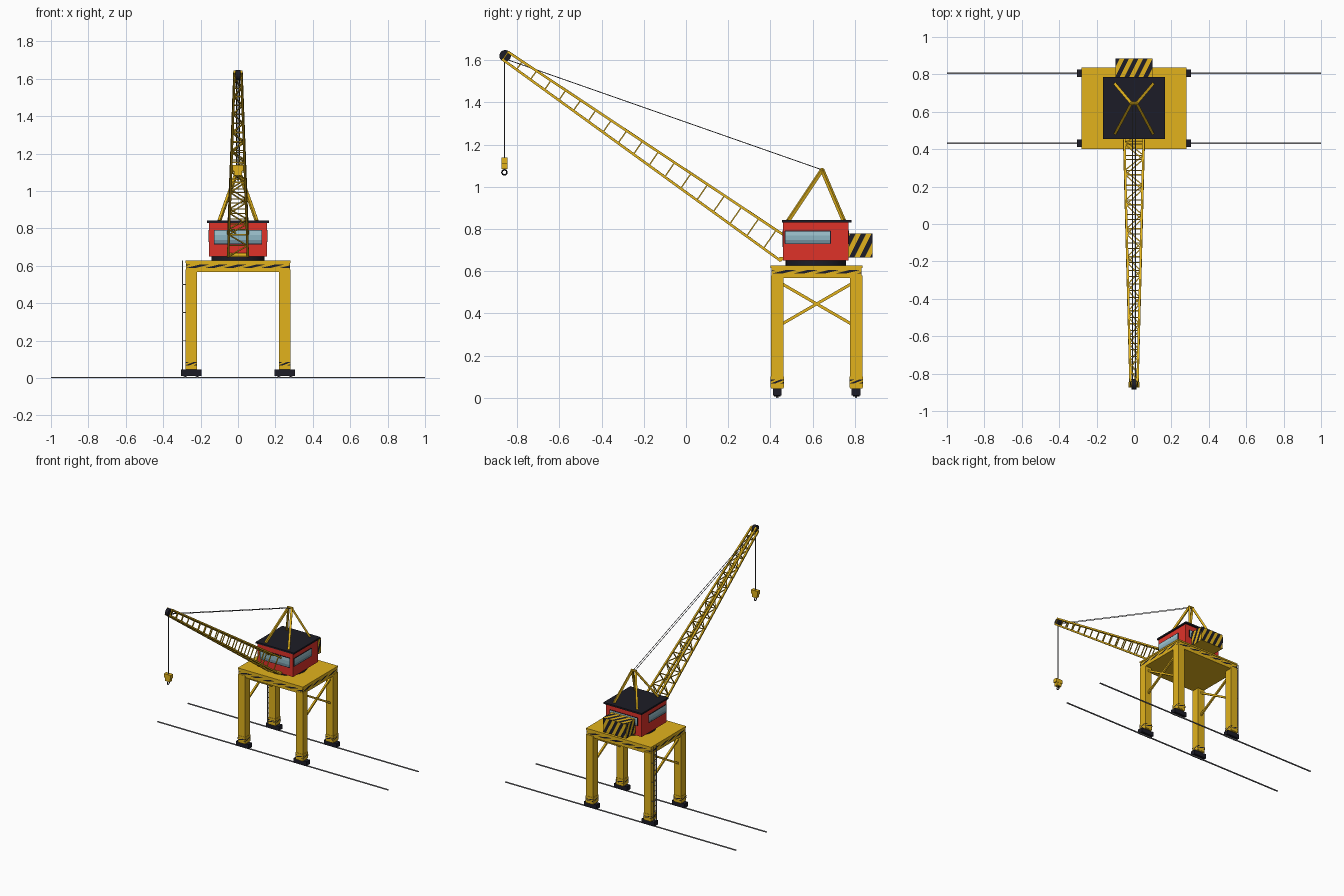
import bpy, bmesh, math
from mathutils import Vector, Matrix

if "Cube" in bpy.data.objects:
    bpy.data.objects.remove(bpy.data.objects["Cube"])


def material(name, rgb):
    m = bpy.data.materials.new(name)
    m.diffuse_color = (*rgb, 1)
    m.use_nodes = True
    m.node_tree.nodes["Principled BSDF"].inputs["Base Color"].default_value = m.diffuse_color
    return m


YELLOW = material("crane yellow", (0.76, 0.45, 0.012))
RED = material("cabin red", (0.74, 0.032, 0.022))
DARK = material("dark steel", (0.012, 0.012, 0.02))
GLASS = material("window blue", (0.27, 0.47, 0.55))
GLASS_LIGHT = material("window light blue", (0.36, 0.58, 0.66))
GLASS_DARK = material("window dark blue", (0.16, 0.27, 0.33))
STEEL = material("rail grey", (0.27, 0.27, 0.29))
CABLE = material("cable grey", (0.12, 0.12, 0.13))


def finish(name, bm, mat, smooth=False):
    me = bpy.data.meshes.new(name)
    bm.to_mesh(me)
    bm.free()
    me.materials.append(mat)
    ob = bpy.data.objects.new(name, me)
    bpy.context.collection.objects.link(ob)
    if smooth:
        bpy.context.view_layer.objects.active = ob
        ob.select_set(True)
        bpy.ops.object.shade_smooth_by_angle()
        ob.select_set(False)
    return ob


def add_box(bm, x0, x1, y0, y1, z0, z1):
    mat = Matrix.Translation(((x0 + x1) / 2, (y0 + y1) / 2, (z0 + z1) / 2)) @ \
        Matrix.Diagonal((x1 - x0, y1 - y0, z1 - z0, 1))
    bmesh.ops.create_cube(bm, size=1, matrix=mat)


def boxes(name, mat, *dims):
    bm = bmesh.new()
    for d in dims:
        add_box(bm, *d)
    return finish(name, bm, mat)


def bars(name, mat, pairs, width, sides=4):
    # straight members between pairs of points
    bm = bmesh.new()
    for a, b in pairs:
        a, b = Vector(a), Vector(b)
        d = b - a
        rot = d.to_track_quat('Z', 'X').to_matrix().to_4x4()
        turn = Matrix.Rotation(math.pi / sides, 4, 'Z')
        r = width / 2 / math.cos(math.pi / sides)
        bmesh.ops.create_cone(bm, cap_ends=True, segments=sides, radius1=r, radius2=r,
                              depth=d.length, matrix=Matrix.Translation((a + b) / 2) @ rot @ turn)
    return finish(name, bm, mat)


def stripes(name, panels, period, slant):
    # slanted black bands: panel = corner, u edge, v edge
    bm = bmesh.new()
    for corner, u, v in panels:
        part = bmesh.new()
        c, u, v = Vector(corner), Vector(u), Vector(v)
        part.faces.new([part.verts.new(p) for p in (c, c + u, c + u + v, c + v)])
        un, vn = u.normalized(), v.normalized()
        n = un - vn * slant
        first = -int(v.length * slant / period * 2) - 1
        for i in range(first, int(u.length / period * 2) + 2):
            bmesh.ops.bisect_plane(part, geom=part.verts[:] + part.edges[:] + part.faces[:],
                                   plane_co=c + un * (i * period / 2), plane_no=n)
        gaps = [f for f in part.faces
                if math.floor((f.calc_center_median() - c).dot(n) / (period / 2)) % 2]
        bmesh.ops.delete(part, geom=gaps, context='FACES')
        for f in part.faces:
            bm.faces.new([bm.verts.new(w.co) for w in f.verts])
        part.free()
    return finish(name, bm, DARK)


def side_panels(x0, x1, y0, y1, z0, z1, g=0.002):
    # the four upright faces of a box, lifted slightly
    h = (0, 0, z1 - z0)
    return [((x0, y0 - g, z0), (x1 - x0, 0, 0), h), ((x1 + g, y0, z0), (0, y1 - y0, 0), h),
            ((x1, y1 + g, z0), (x0 - x1, 0, 0), h), ((x0 - g, y1, z0), (0, y0 - y1, 0), h)]


LEGS = [(x, y) for x in (-0.25, 0.25) for y in (0.432, 0.806)]

# rails and travelling bogies
boxes("rails", STEEL, *[(-1, 1, y - 0.005, y + 0.005, 0, 0.006) for y in (0.432, 0.806)])
boxes("bogies", DARK, *[(x - 0.055, x + 0.055, y - 0.021, y + 0.021, 0.011, 0.045) for x, y in LEGS])
bars("wheels", DARK, [((x + dx, y - 0.016, 0.02), (x + dx, y + 0.016, 0.02))
                      for x, y in LEGS for dx in (-0.032, 0.032)], 0.028, 16)

# portal legs with striped feet
boxes("legs", YELLOW, *[(x - 0.03, x + 0.03, y - 0.03, y + 0.03, 0.045, 0.58) for x, y in LEGS])
feet = [(x - 0.032, x + 0.032, y - 0.032, y + 0.032, 0.05, 0.10) for x, y in LEGS]
boxes("foot_collars", YELLOW, *feet)
stripes("foot_stripes", [p for f in feet for p in side_panels(*f[:4], 0.068, 0.086)], 0.045, 2.5)

# portal deck with edge stripes
boxes("deck", YELLOW, (-0.278, 0.278, 0.404, 0.832, 0.567, 0.618),
      (-0.282, 0.282, 0.40, 0.836, 0.616, 0.628))
stripes("deck_stripes", side_panels(-0.278, 0.278, 0.404, 0.832, 0.588, 0.606), 0.10, 4)

# cross bracing between the legs on each side
bars("side_braces", YELLOW, [((x, 0.455, a), (x, 0.783, b)) for x in (-0.25, 0.25)
                             for a, b in ((0.35, 0.54), (0.54, 0.35))], 0.014)

# ladder on the rear left leg
rungs = [((-0.295, 0.79, z * 0.04), (-0.295, 0.822, z * 0.04)) for z in range(1, 16)]
uprights = [((-0.297, y, 0.01), (-0.297, y, 0.628)) for y in (0.79, 0.822)]
hangers = [((-0.297, y, z), (-0.278, y, z)) for y in (0.79, 0.822) for z in (0.2, 0.35, 0.5)]
bars("ladder", STEEL, rungs + uprights + hangers, 0.0035)

# slewing ring
bm = bmesh.new()
bmesh.ops.create_cone(bm, cap_ends=True, segments=40, radius1=0.143, radius2=0.143, depth=0.026,
                      matrix=Matrix.Translation((0, 0.615, 0.639)))
finish("slewing_ring", bm, DARK, True)

# machine cabin and roof
boxes("cabin", RED, (-0.155, 0.155, 0.46, 0.77, 0.65, 0.832))
boxes("roof", DARK, (-0.165, 0.165, 0.455, 0.785, 0.83, 0.842))

# windows, each in three tinted bands, with thin frames
panes = [(-0.127, 0.127, 0.457, 0.461, 0.716, 0.79), (-0.12, 0.12, 0.769, 0.773, 0.73, 0.79),
         (0.154, 0.158, 0.47, 0.685, 0.73, 0.79), (-0.158, -0.154, 0.47, 0.685, 0.73, 0.79)]
for name, mat, a, b in (("windows_lower", GLASS_DARK, 0, 0.28), ("windows_middle", GLASS, 0.28, 0.65),
                        ("windows_upper", GLASS_LIGHT, 0.65, 1)):
    boxes(name, mat, *[(*p[:4], p[4] + (p[5] - p[4]) * a, p[4] + (p[5] - p[4]) * b) for p in panes])
frames = []
for x0, x1, y0, y1, z0, z1 in panes:
    if x1 - x0 > y1 - y0:
        ends = [(x0, (y0 + y1) / 2), (x1, (y0 + y1) / 2)]
    else:
        ends = [((x0 + x1) / 2, y0), ((x0 + x1) / 2, y1)]
    frames += [((*ends[0], z), (*ends[1], z)) for z in (z0, z1)]
    frames += [((*c, z0), (*c, z1)) for c in ends]
bars("window_frames", DARK, frames, 0.0045)

# counterweight with hazard stripes on every outer face
boxes("counterweight", YELLOW, (-0.1, 0.1, 0.765, 0.884, 0.665, 0.778))
block = side_panels(-0.1, 0.1, 0.772, 0.884, 0.665, 0.778, 0.0015)[1:]
block.append(((-0.1, 0.787, 0.7795), (0.2, 0, 0), (0, 0.097, 0)))
stripes("counterweight_stripes", block, 0.05, 0.5)

# roof A-frame
apex = [(s * 0.014, 0.645, 1.08) for s in (-1, 1)]
bars("a_frame", YELLOW, [((s * 0.1, y, 0.84), (s * 0.014, 0.645, 1.08))
                         for s in (-1, 1) for y in (0.485, 0.747)], 0.015)
bars("a_frame_pin", YELLOW, [((-0.022, 0.645, 1.08), (0.022, 0.645, 1.08))], 0.018, 10)

# tapered lattice boom
FOOT, TIP = Vector((0, 0.48, 0.694)), Vector((0, -0.855, 1.62))
AXIS = (TIP - FOOT).normalized()
UP = Vector((0, AXIS.z, -AXIS.y))
PANELS = 18


def node(i, sx, sz):
    t = i / PANELS
    t = t * (1.12 - 0.12 * t)       # panels shorten toward the tip
    return FOOT.lerp(TIP, t) + Vector((sx * (0.053 - 0.034 * t), 0, 0)) + UP * sz * (0.055 - 0.033 * t)


S = (-1, 1)
bars("boom_chords", YELLOW, [(node(0, x, z), node(PANELS, x, z)) for x in S for z in S], 0.012)
lacing = []
for i in range(PANELS + 1):
    lacing += [(node(i, x, -1), node(i, x, 1)) for x in S]
    lacing += [(node(i, -1, z), node(i, 1, z)) for z in S]
    if i < PANELS:
        lacing += [(node(i, z * (-1) ** i, z), node(i + 1, -z * (-1) ** i, z)) for z in S]
bars("boom_lacing", YELLOW, lacing, 0.006)
bars("boom_pivot", YELLOW, [((-0.06, 0.45, 0.658), (0.06, 0.45, 0.658))], 0.02, 12)

# tip sheave, stays and hoist rope
bars("tip_sheave", DARK, [((-0.013, -0.857, 1.62), (0.013, -0.857, 1.62))], 0.054, 20)
bars("stay_cables", CABLE, [((s * 0.008, 0.645, 1.08), (s * 0.008, -0.855, 1.605)) for s in S], 0.0035, 6)
bars("hoist_rope", CABLE, [((0, -0.86, 1.61), (0, -0.86, 1.13))], 0.0035, 6)

# hook block and ring hook
boxes("hook_block", YELLOW, (-0.021, 0.021, -0.874, -0.846, 1.083, 1.135),
      (-0.029, 0.029, -0.875, -0.845, 1.108, 1.138))
bpy.ops.mesh.primitive_torus_add(location=(0, -0.86, 1.068), rotation=(0, math.pi / 2, 0),
                                 major_radius=0.012, minor_radius=0.0035,
                                 major_segments=20, minor_segments=8)
hook = bpy.context.object
hook.name = "hook_ring"
hook.data.materials.append(DARK)
bpy.ops.object.shade_smooth_by_angle()
